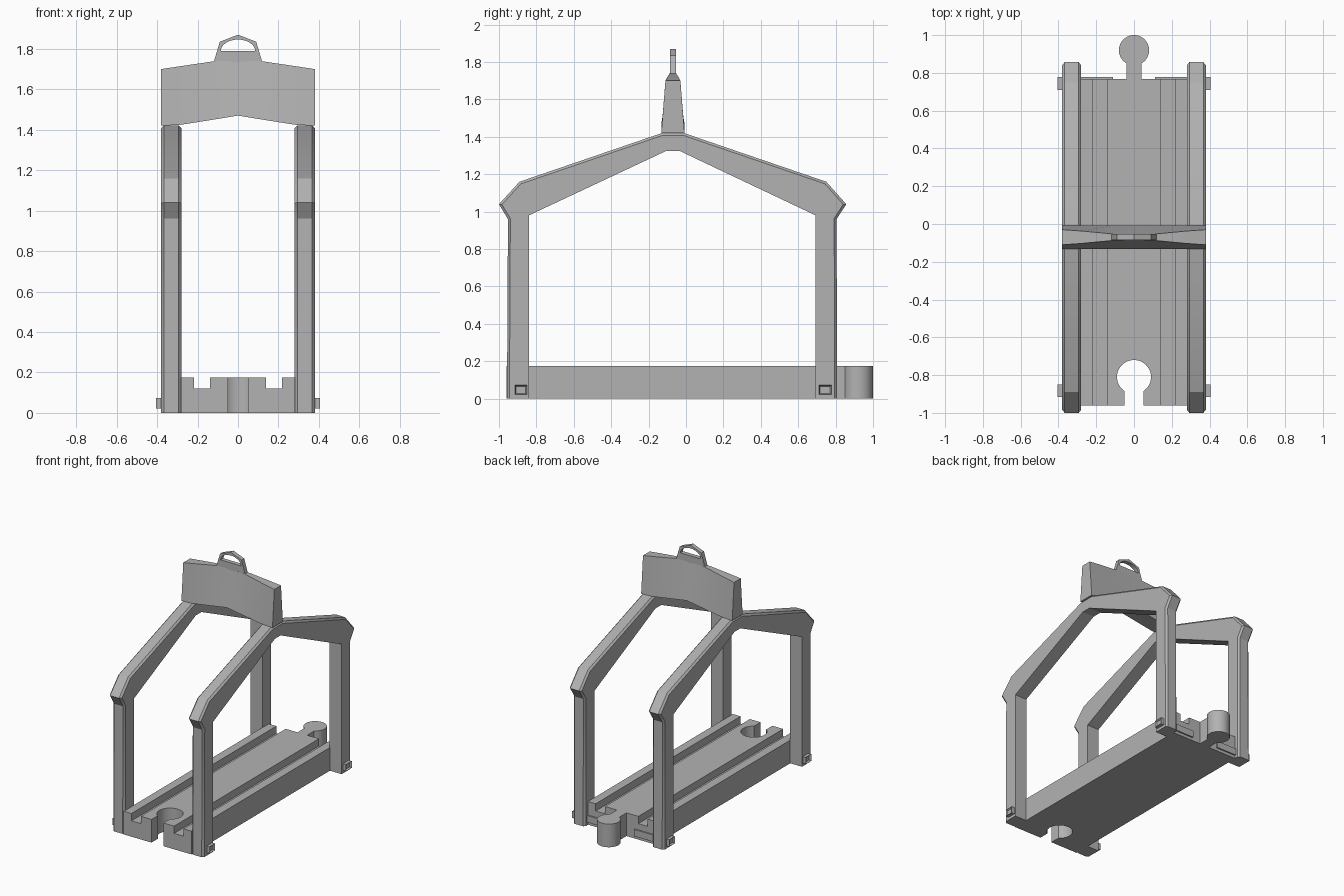
import bpy, bmesh, math
from mathutils import Vector

cube = bpy.data.objects.get("Cube")
if cube:
    bpy.data.objects.remove(cube, do_unlink=True)

grey = bpy.data.materials.new("plain grey")
grey.use_nodes = True
grey.diffuse_color = (0.45, 0.45, 0.45, 1)
grey.node_tree.nodes["Principled BSDF"].inputs["Base Color"].default_value = grey.diffuse_color

MID_Y = -0.07      # centre line of the gantry
TRACK_TOP, GROOVE = 0.175, 0.12


def finish(name, bm, mirror=False):
    """Turn a bmesh into a shaded object, mirrored across x if asked."""
    bmesh.ops.recalc_face_normals(bm, faces=bm.faces)
    mesh = bpy.data.meshes.new(name)
    bm.to_mesh(mesh)
    bm.free()
    mesh.materials.append(grey)
    obj = bpy.data.objects.new(name, mesh)
    bpy.context.collection.objects.link(obj)
    bpy.ops.object.select_all(action='DESELECT')
    obj.select_set(True)
    bpy.context.view_layer.objects.active = obj
    bpy.ops.object.shade_smooth_by_angle(angle=math.radians(25))
    if mirror:
        obj.modifiers.new("mirror", 'MIRROR').use_mirror_merge = False
    return obj


def prism(points, axis, low, high):
    """Extrude a 2D outline along the given axis index."""
    bm = bmesh.new()

    def place(p, d):
        co = list(p)
        co.insert(axis, d)
        return co
    face = bm.faces.new([bm.verts.new(place(p, low)) for p in points])
    new = bmesh.ops.extrude_face_region(bm, geom=[face])["geom"]
    step = Vector(place((0, 0), high - low))
    bmesh.ops.translate(bm, vec=step, verts=[v for v in new if isinstance(v, bmesh.types.BMVert)])
    bmesh.ops.recalc_face_normals(bm, faces=bm.faces)
    return bm


def rect(u0, u1, v0, v1):
    return [(u0, v0), (u1, v0), (u1, v1), (u0, v1)]


def arc(cy, radius, start, end, steps=40):
    angles = [start + (end - start) * i / steps for i in range(steps + 1)]
    return [(radius * math.cos(a), cy + radius * math.sin(a)) for a in angles]


def track_plan(half):
    """Track outline from above, with the keyhole socket at the front."""
    gap = math.acos(0.05 / 0.09)
    socket = arc(-0.81, 0.09, -gap, math.pi + gap)
    return [(half, -0.96), (half, 0.767), (-half, 0.767), (-half, -0.96),
            (-0.05, -0.96)] + socket[::-1] + [(0.05, -0.96)]


# Track: base, raised centre and outer rims leave two wheel grooves
finish("track_base", prism(track_plan(0.282), 2, 0, GROOVE))
finish("track_centre", prism(track_plan(0.139), 2, GROOVE, TRACK_TOP))
finish("track_rim", prism(rect(0.217, 0.282, -0.96, 0.767), 2, GROOVE, TRACK_TOP), True)

# Connector peg at the back
turn = math.asin(0.04 / 0.08)
peg = arc(0.92, 0.08, -math.pi / 2 + turn, 1.5 * math.pi - turn)
finish("connector_peg", prism(peg + [(-0.04, 0.75), (0.04, 0.75)], 2, 0, TRACK_TOP))

# Side frames: two legs, sloping arms and angular shoulders
outer = [(-0.957, 0), (-0.952, 0.96), (-1.0, 1.04), (-0.89, 1.16), (-0.13, 1.42),
         (-0.01, 1.42), (0.75, 1.16), (0.857, 1.04), (0.805, 0.96), (0.808, 0)]
inner = [(0.693, 0), (0.693, 0.98), (-0.035, 1.325), (-0.105, 1.325), (-0.84, 0.98), (-0.84, 0)]
bm = prism(outer + inner, 0, 0.28, 0.38)


def on_outline(edge):
    a, b = edge.verts
    if abs(a.co.x - b.co.x) > 0.01:
        return False
    near = [any(abs(v.co.y - y) + abs(v.co.z - z) < 0.001 for y, z in outer) for v in (a, b)]
    return all(near) and a.co.z + b.co.z > 0.1


bmesh.ops.bevel(bm, geom=[e for e in bm.edges if on_outline(e)], offset=0.013,
                segments=1, affect='EDGES', clamp_overlap=True)
finish("side_frame", bm, True)

# Top beam: lofted sections (x, bottom z, top z, half thickness at top)
half_beam = [(0.38, 1.42, 1.70, 0.04), (0.28, 1.425, 1.715, 0.033),
             (0.11, 1.452, 1.74, 0.017), (0, 1.47, 1.74, 0.015)]
sections = half_beam + [(-x, b, t, h) for x, b, t, h in half_beam[-2::-1]]
bm = bmesh.new()
rings = []
for x, low, top, half in sections:
    corners = [(-0.062, low), (0.062, low), (half, top), (-half, top)]
    rings.append([bm.verts.new((x, MID_Y + y, z)) for y, z in corners])
for r, s in zip(rings, rings[1:]):
    for i in range(4):
        j = (i + 1) % 4
        bm.faces.new((r[i], r[j], s[j], s[i]))
bm.faces.new(rings[0])
bm.faces.new(rings[-1])
finish("top_beam", bm)

# Hanging loop: half outline with a rounded opening, mirrored
opening = [(0.085 * math.cos(a), 1.79 + 0.056 * math.sin(a))
           for a in [math.pi / 2 * i / 8 for i in range(9)]]
loop = [(0, 1.87), (0.09, 1.835), (0.12, 1.735), (0, 1.735), (0, 1.79)] + opening
finish("top_loop", prism(loop, 1, MID_Y - 0.016, MID_Y + 0.016), True)


# Foot clips: bars through the feet with a recessed outer end
def clip(name, x0, y0, y1):
    bm = prism(rect(y0, y1, 0.022, 0.073), 0, x0, 0.405)
    end = max(bm.faces, key=lambda f: f.calc_center_median().x)
    bmesh.ops.inset_individual(bm, faces=[end], thickness=0.01)
    bmesh.ops.translate(bm, vec=(-0.012, 0, 0), verts=end.verts)
    finish(name, bm, True)


clip("front_foot_clip", 0.3, -0.915, -0.85)
clip("back_foot_clip", 0.11, 0.71, 0.778)
